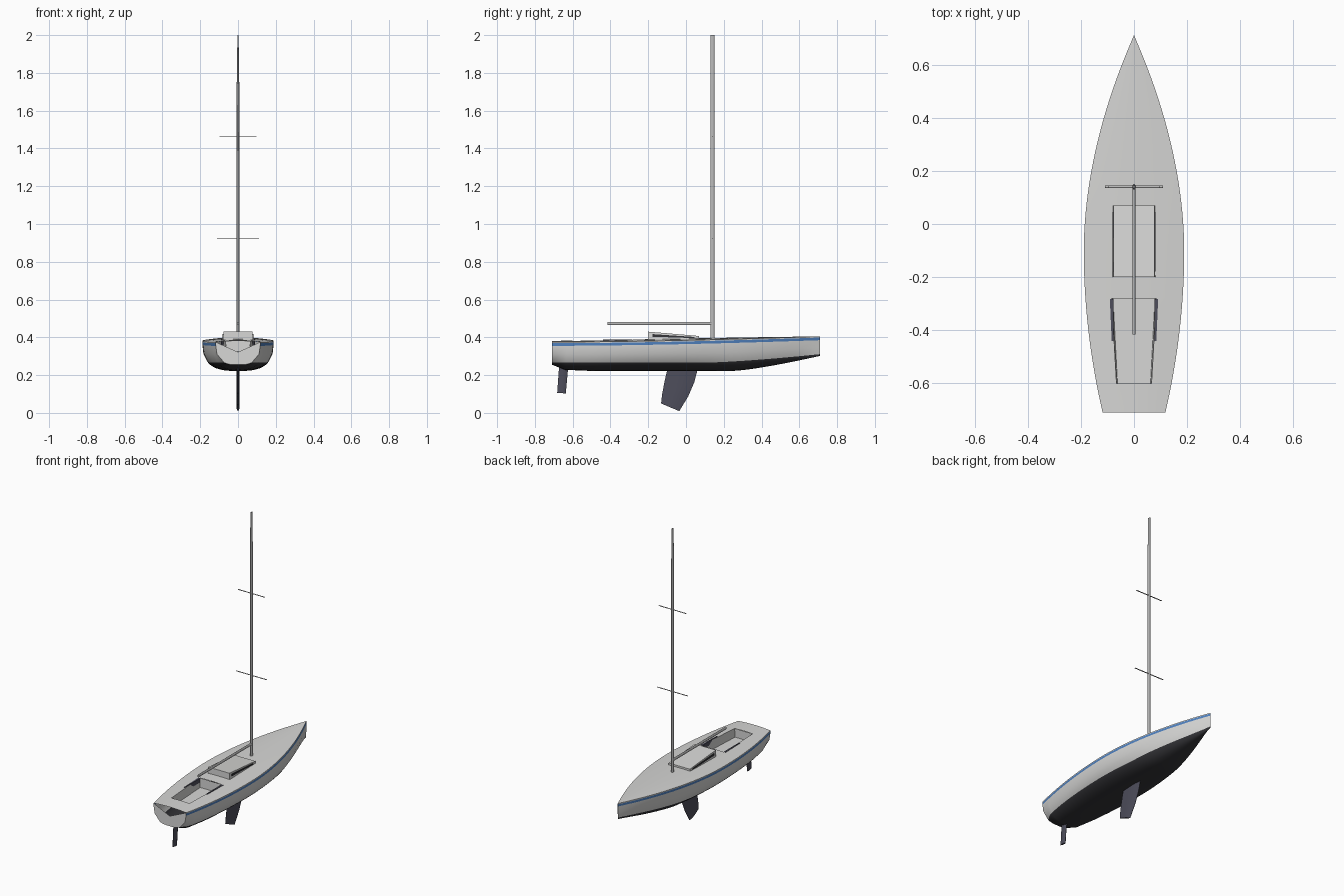
import bpy, bmesh, math
from mathutils import Vector

if "Cube" in bpy.data.objects:
    bpy.data.objects.remove(bpy.data.objects["Cube"])


def material(name, r, g, b):
    m = bpy.data.materials.new(name)
    m.diffuse_color = (r, g, b, 1)
    m.use_nodes = True
    m.node_tree.nodes["Principled BSDF"].inputs["Base Color"].default_value = m.diffuse_color
    return m


WHITE = material("white gelcoat", 0.68, 0.68, 0.67)
DARK = material("dark antifouling", 0.035, 0.035, 0.04)
BLUE = material("blue stripe", 0.08, 0.22, 0.52)
SLATE = material("slate foils", 0.075, 0.075, 0.105)
ALLOY = material("grey alloy", 0.5, 0.5, 0.5)


def build(name, verts, faces, mats, idx=None, smooth=None, fix=True):
    me = bpy.data.meshes.new(name)
    me.from_pydata([tuple(v) for v in verts], [], faces)
    for m in mats:
        me.materials.append(m)
    if idx:
        me.polygons.foreach_set("material_index", idx)
    bm = bmesh.new()
    bm.from_mesh(me)
    if fix:
        bmesh.ops.recalc_face_normals(bm, faces=bm.faces)
    bm.to_mesh(me)
    bm.free()
    ob = bpy.data.objects.new(name, me)
    bpy.context.collection.objects.link(ob)
    if smooth:
        bpy.ops.object.select_all(action='DESELECT')
        ob.select_set(True)
        bpy.context.view_layer.objects.active = ob
        bpy.ops.object.shade_smooth_by_angle(angle=math.radians(smooth))
    return ob


def loft(name, rings, mat, smooth=None):
    """Closed solid through equal-length rings."""
    n = len(rings[0])
    verts = [p for r in rings for p in r]
    faces = [(k * n + i, k * n + (i + 1) % n, (k + 1) * n + (i + 1) % n, (k + 1) * n + i)
             for k in range(len(rings) - 1) for i in range(n)]
    faces += [tuple(range(n))[::-1], tuple(range(len(verts) - n, len(verts)))]
    return build(name, verts, faces, [mat], smooth=smooth)


def plate(name, yz, x0, x1, mat):
    """Side profile extruded from x0 to x1."""
    return loft(name, [[(x, y, z) for y, z in yz] for x in (x0, x1)], mat)


# ---- hull lines ----
def beam(y):
    if y > -0.1:
        return max(0.0005, 0.189 * (1 - ((y + 0.1) / 0.81) ** 1.9))
    return 0.189 - 0.071 * ((-0.1 - y) / 0.61) ** 2


def sheer(y):
    return 0.375 + 0.03 * max(0, (y + 0.71) / 1.42) ** 1.7


def keel_z(y):
    if y < -0.64:
        return 0.228 + 0.027 * (-0.64 - y) / 0.07
    if y < -0.5:
        return 0.222 + 0.006 * (-0.5 - y) / 0.14
    return 0.222 + 0.08 * max(0, (y - 0.25) / 0.46) ** 1.3


def water_z(y):
    return 0.266 + 0.045 * max(0, (y - 0.1) / 0.61) ** 1.4


def deck_z(x, y):
    b = beam(y)
    return sheer(y) + 0.01 * b / 0.189 * (1 - min(1, abs(x) / b) ** 2)


N = 2.9


def half_section(y):
    b, zs, zk = beam(y), sheer(y), keel_z(y)
    h, dw = zs - zk, (zs - water_z(y)) / (zs - zk)
    depth = [0, 0.006 / h, 0.02 / h, 0.02 / h + 0.5 * (dw - 0.02 / h), dw]
    a0 = math.asin(dw ** (N / 2))
    depth += [math.sin(a0 + (math.pi / 2 - a0) * k / 7) ** (2 / N) for k in range(1, 8)]
    return [(b * max(0, 1 - d ** N) ** (1 / N), y, zs - h * d) for d in depth]


ys = sorted({round(-0.71 + 1.42 * i / 36, 4) for i in range(37)} | {-0.64, -0.6, -0.28})

# hull shell: white topsides, blue stripe, dark bottom
rows = []
for y in ys:
    s = half_section(y)
    rows.append(s + [(-x, yy, z) for x, yy, z in s[-2::-1]])
n = len(rows[0])
faces, idx = [], []
for k in range(len(rows) - 1):
    for i in range(n - 1):
        faces.append((k * n + i, k * n + i + 1, (k + 1) * n + i + 1, (k + 1) * n + i))
        band = min(i, n - 2 - i)
        idx.append(2 if band == 1 else 1 if band >= 4 else 0)
faces = [f[::-1] for f in faces]
hull = build("hull", [p for r in rows for p in r], faces, [WHITE, DARK, BLUE], idx, 35, fix=False)
if sum(p.normal.z for p in hull.data.polygons) > 0:
    hull.data.flip_normals()

# transom with a V-shaped notch
build("transom", rows[0] + [(0, -0.71, 0.322)], [tuple(range(n + 1))], [WHITE], fix=False)
tr = bpy.data.objects["transom"].data
if tr.polygons[0].normal.y > 0:
    tr.flip_normals()


# ---- deck with cockpit opening ----
def well(y):
    if -0.601 < y < -0.279:
        return 0.066 + 0.018 * (y + 0.6) / 0.32
    return min(0.084, 0.48 * beam(y))


verts, faces = [], []
for y in ys:
    b, w = beam(y), well(y)
    m = (b + w) / 2
    verts += [(x, y, deck_z(x, y)) for x in (-b, -m, -w, -w / 2, 0, w / 2, w, m, b)]
for k in range(len(ys) - 1):
    opening = -0.601 < ys[k] and ys[k + 1] < -0.279
    for i in range(8):
        if not (opening and 2 <= i <= 5):
            faces.append((k * 9 + i, k * 9 + i + 1, k * 9 + i + 10, k * 9 + i + 9))
build("deck", verts, faces, [WHITE], smooth=35, fix=False)

# cockpit well: walls and floor
FLOOR = 0.325
rim = [(-well(-0.6), -0.6), (well(-0.6), -0.6), (well(-0.28), -0.28), (-well(-0.28), -0.28)]
verts = [(x, y, deck_z(x, y)) for x, y in rim] + [(x * 0.94, y, FLOOR) for x, y in rim]
faces = [(i, 4 + i, 4 + (i + 1) % 4, (i + 1) % 4) for i in range(4)] + [(4, 5, 6, 7)]
cockpit = build("cockpit", verts, faces, [WHITE], fix=True)
if cockpit.data.polygons[4].normal.z < 0:
    cockpit.data.flip_normals()

# dark wedges along the forward cockpit sides
for s, side in ((1, "right"), (-1, "left")):
    plan = [(0.078, -0.283), (0.091, -0.283), (0.084, -0.44), (0.078, -0.44)]
    loft("cockpit_side_" + side,
         [[(s * x, y, z) for x, y in plan] for z in (0.36, 0.388)], SLATE)

# ---- cabin ----
base, top = [], []
for sx, y, z in ((-1, -0.2, 0.43), (1, -0.2, 0.43), (1, 0.07, 0.407), (-1, 0.07, 0.407)):
    base.append((sx * 0.081, y, 0.375))
    top.append((sx * 0.077, y, z))
loft("cabin", [base, top], WHITE)
for s, side in ((1, "right"), (-1, "left")):
    plate("cabin_window_" + side,
          [(-0.178, 0.403), (0.045, 0.396), (0.045, 0.402), (-0.178, 0.417)],
          s * 0.076, s * 0.0815, DARK)


# ---- spars ----
def ring(c, u, v, k=16):
    c, u, v = Vector(c), Vector(u), Vector(v)
    return [c + u * math.cos(2 * math.pi * i / k) + v * math.sin(2 * math.pi * i / k)
            for i in range(k)]


loft("mast", [ring((0, 0.14, z), (r, 0, 0), (0, 0.0105, 0))
              for z, r in ((0.385, 0.0068), (1.74, 0.0068), (2.0, 0.003))], ALLOY, 40)
loft("boom", [ring((0, y, 0.473), (0.0055, 0, 0), (0, 0, 0.009))
              for y in (-0.415, 0.132)], ALLOY, 40)
for name, z, w in (("lower_spreader", 0.925, 0.11), ("upper_spreader", 1.465, 0.098)):
    loft(name, [ring((x, 0.14, z), (0, 0.004, 0), (0, 0, 0.002), 8)
                for x in (-w, w)], ALLOY, 40)


# ---- foils: lens-shaped sections between leading and trailing edge ----
def foil(name, levels, t):
    rings = []
    for (ya, za), (yb, zb) in levels:
        a, b = Vector((0, ya, za)), Vector((0, yb, zb))
        side = [(0.03, 0.15), (0.3, 1), (0.65, 0.75), (1, 0.08)]
        rings.append([a.lerp(b, u) + Vector((t * h, 0, 0)) for u, h in side]
                     + [a.lerp(b, u) - Vector((t * h, 0, 0)) for u, h in side[::-1]])
    loft(name, rings, SLATE, 40)


foil("keel", [((0.068, 0.235), (-0.098, 0.235)), ((0.048, 0.16), (-0.115, 0.16)),
              ((0.015, 0.085), (-0.126, 0.1)), ((-0.033, 0.008), (-0.132, 0.05))], 0.007)
foil("rudder", [((-0.622, 0.245), (-0.672, 0.245)), ((-0.635, 0.103), (-0.682, 0.106))], 0.006)
